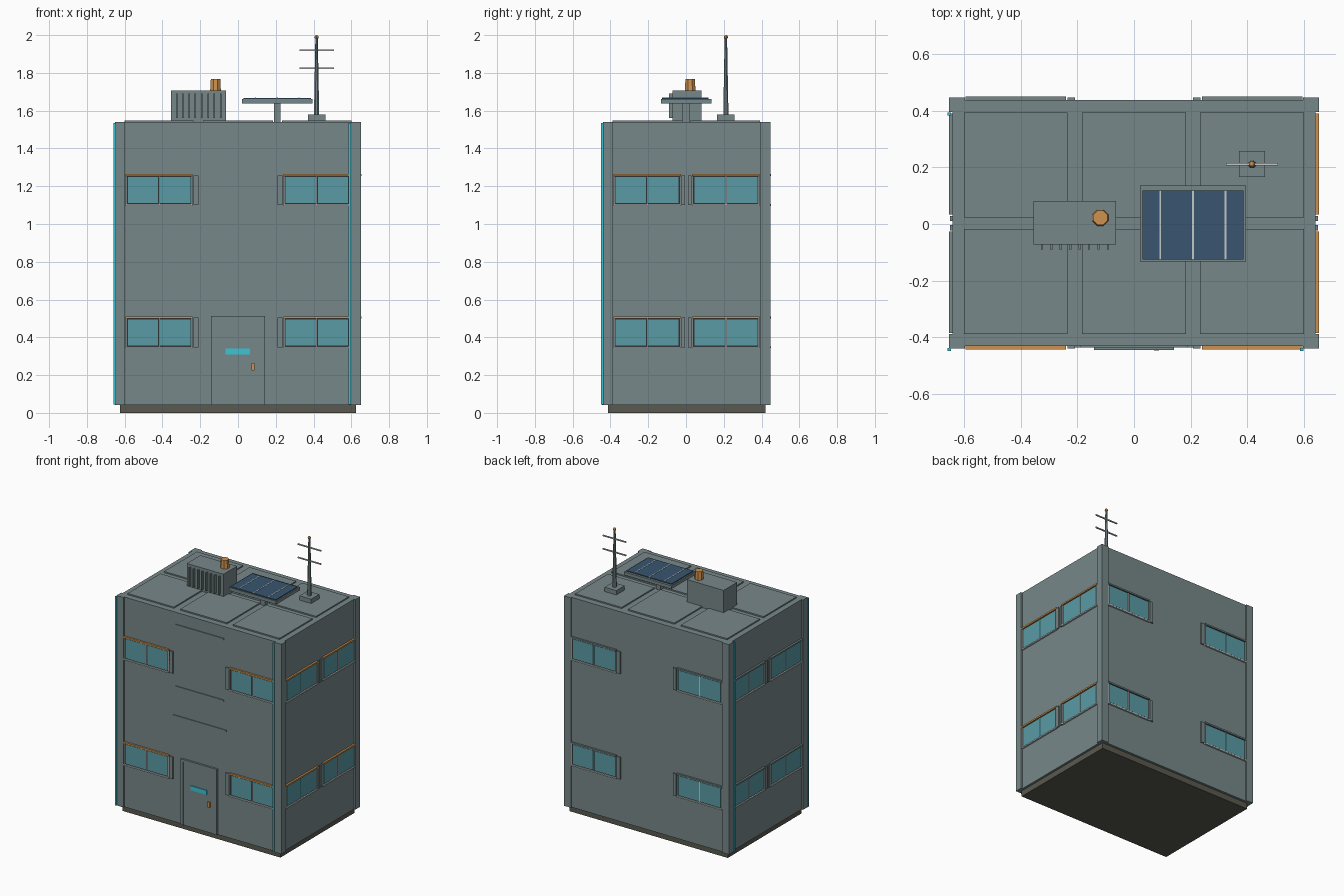
import bpy, bmesh, math
from mathutils import Matrix, Vector

if "Cube" in bpy.data.objects:
    bpy.data.objects.remove(bpy.data.objects["Cube"])


def material(name, r, g, b):
    m = bpy.data.materials.new(name)
    m.diffuse_color = (r, g, b, 1)
    m.use_nodes = True
    m.node_tree.nodes["Principled BSDF"].inputs["Base Color"].default_value = m.diffuse_color
    return m


GREY = material("wall_grey", 0.185, 0.245, 0.25)
BASE = material("foundation_grey", 0.10, 0.10, 0.08)
GLASS = material("window_teal", 0.10, 0.33, 0.38)
ORANGE = material("warm_orange", 0.62, 0.29, 0.08)
CYAN = material("accent_cyan", 0.045, 0.56, 0.67)
BLUE = material("solar_blue", 0.04, 0.09, 0.16)
LIGHT = material("light_metal", 0.55, 0.58, 0.57)
DARK = material("dark_frame", 0.025, 0.032, 0.035)


def finish(name, bm, mat):
    mesh = bpy.data.meshes.new(name)
    bm.to_mesh(mesh)
    bm.free()
    mesh.materials.append(mat)
    ob = bpy.data.objects.new(name, mesh)
    bpy.context.collection.objects.link(ob)
    return ob


def boxes(name, mat, *items):
    """Each item is (x0, x1, y0, y1, z0, z1)."""
    bm = bmesh.new()
    for b in items:
        lo, hi = Vector(b[0::2]), Vector(b[1::2])
        size = hi - lo
        m = Matrix.Translation((lo + hi) / 2) @ Matrix.Diagonal((abs(size.x), abs(size.y), abs(size.z), 1))
        bmesh.ops.create_cube(bm, size=1, matrix=m)
    return finish(name, bm, mat)


def cone(name, mat, x, y, z0, z1, r0, r1, sides):
    bm = bmesh.new()
    m = Matrix.Translation((x, y, (z0 + z1) / 2)) @ Matrix.Rotation(math.pi / sides, 4, 'Z')
    bmesh.ops.create_cone(bm, cap_ends=True, segments=sides, radius1=r0, radius2=r1,
                          depth=z1 - z0, matrix=m)
    return finish(name, bm, mat)


# Main block, foundation and corner posts
X, YF, YB = 0.64, -0.43, 0.437
boxes("foundation", BASE, (-0.624, 0.624, -0.413, 0.42, 0, 0.045))
boxes("main_block", GREY, (-X, X, YF, YB, 0.042, 1.54))
boxes("corner_posts", GREY, *[(x, x + 0.055, y, y + 0.052, 0.042, 1.54)
                              for x in (-0.652, 0.597) for y in (-0.44, 0.395)])
boxes("corner_light_strips", CYAN, *[(x - 0.006, x + 0.006, y - 0.006, y + 0.006, 0.045, 1.535)
                                     for x, y in ((-0.652, -0.443), (-0.652, 0.388), (0.592, -0.443))])


# Windows: u runs along the wall, d outward from it
def on_wall(side, u0, u1, z0, z1, d, inset=0.005):
    if side == "front":
        return (u0, u1, YF - d, YF + inset, z0, z1)
    if side == "back":
        return (u0, u1, YB - inset, YB + d, z0, z1)
    if side == "right":
        return (X - inset, X + d, u0, u1, z0, z1)
    return (-X - d, -X + inset, u0, u1, z0, z1)


for side in ("front", "back", "left", "right"):
    long_wall = side in ("front", "back")
    c = 0.0 if long_wall else 0.003
    a, b = (0.24, 0.595) if long_wall else (0.03, 0.387)
    s0, s1 = (0.208, 0.235) if long_wall else (0.007, 0.026)
    backs, panes, trims, heads, shutters = [], [], [], [], []
    for z in (0.347, 1.1):
        for s in (-1, 1):
            def strip(u0, u1, z0, z1, d):
                p, q = sorted((c + s * u0, c + s * u1))
                return on_wall(side, p, q, z + z0, z + z1, d)
            m = (a + b) / 2
            backs.append(strip(a, b, 0.0, 0.16, 0.003))
            panes += [strip(a + 0.012, m - 0.005, 0.01, 0.148, 0.006),
                      strip(m + 0.005, b - 0.012, 0.01, 0.148, 0.006)]
            trims += [strip(a, b, -0.004, 0.005, 0.012),
                      strip(a, a + 0.005, 0.005, 0.152, 0.008),
                      strip(b - 0.005, b, 0.005, 0.152, 0.008),
                      strip(m - 0.002, m + 0.002, 0.005, 0.152, 0.007)]
            heads.append(strip(a, b, 0.153, 0.164, 0.013))
            shutters.append(strip(s0, s1, 0.0, 0.157, 0.009))
    boxes(side + "_window_frames", DARK, *backs)
    boxes(side + "_window_panes", GLASS, *panes)
    boxes(side + "_window_trim", LIGHT, *trims)
    boxes(side + "_window_heads", ORANGE if side in ("front", "right") else GREY, *heads)
    boxes(side + "_window_shutters", GREY, *shutters)

# Door and front ledges
boxes("door_frame", GREY, (-0.142, -0.122, -0.444, YF, 0.042, 0.512),
      (0.122, 0.142, -0.444, YF, 0.042, 0.512), (-0.122, 0.122, -0.444, YF, 0.494, 0.512))
boxes("door", GREY, (-0.122, 0.122, -0.438, YF, 0.042, 0.494))
boxes("door_light", CYAN, (-0.065, 0.063, -0.443, -0.436, 0.308, 0.34))
boxes("door_handle", ORANGE, (0.071, 0.088, -0.447, -0.436, 0.225, 0.263))
boxes("front_ledges", GREY, *[(-w, w, YF - 0.006, YF, z - 0.006, z + 0.006)
                              for w, z in ((0.19, 1.45), (0.19, 1.01), (0.21, 0.80))])

# Roof slabs, three by two
boxes("roof_panels", GREY, *[(x0, x1, y0, y0 + 0.37, 1.535, 1.549)
                             for x0, x1 in ((-0.6, -0.235), (-0.184, 0.184), (0.233, 0.6))
                             for y0 in (-0.388, 0.023)])

# Cooling unit with fins and a vent
boxes("cooling_unit", GREY, (-0.354, -0.064, -0.072, 0.081, 1.54, 1.708))
boxes("cooling_fins", GREY, *[(-0.329 + i * 0.0333, -0.321 + i * 0.0333, -0.09, -0.07, 1.56, 1.69)
                              for i in range(8)])
cone("vent_pipe", ORANGE, -0.119, 0.022, 1.70, 1.768, 0.031, 0.027, 8)

# Solar panel
boxes("solar_post", GREY, (0.19, 0.225, -0.018, 0.018, 1.54, 1.645))
boxes("solar_tray", GREY, (0.021, 0.395, -0.133, 0.135, 1.638, 1.661))
boxes("solar_cells", BLUE, (0.03, 0.386, -0.126, 0.119, 1.66, 1.667))
boxes("solar_dividers", LIGHT, *[(x - 0.003, x + 0.003, -0.126, 0.119, 1.66, 1.6685)
                                 for x in (0.093, 0.208, 0.323)])

# Antenna
AX, AY = 0.416, 0.211
boxes("antenna_base", GREY, (0.37, 0.462, 0.165, 0.257, 1.54, 1.58))
cone("antenna_mast", GREY, AX, AY, 1.575, 1.985, 0.015, 0.007, 8)
boxes("antenna_crossbars", LIGHT, *[(0.325, 0.508, AY - 0.004, AY + 0.004, z - 0.004, z + 0.004)
                                    for z in (1.825, 1.92)])
bm = bmesh.new()
bmesh.ops.create_uvsphere(bm, u_segments=8, v_segments=6, radius=0.011,
                          matrix=Matrix.Translation((AX, AY, 1.989)))
finish("antenna_tip", bm, ORANGE)
